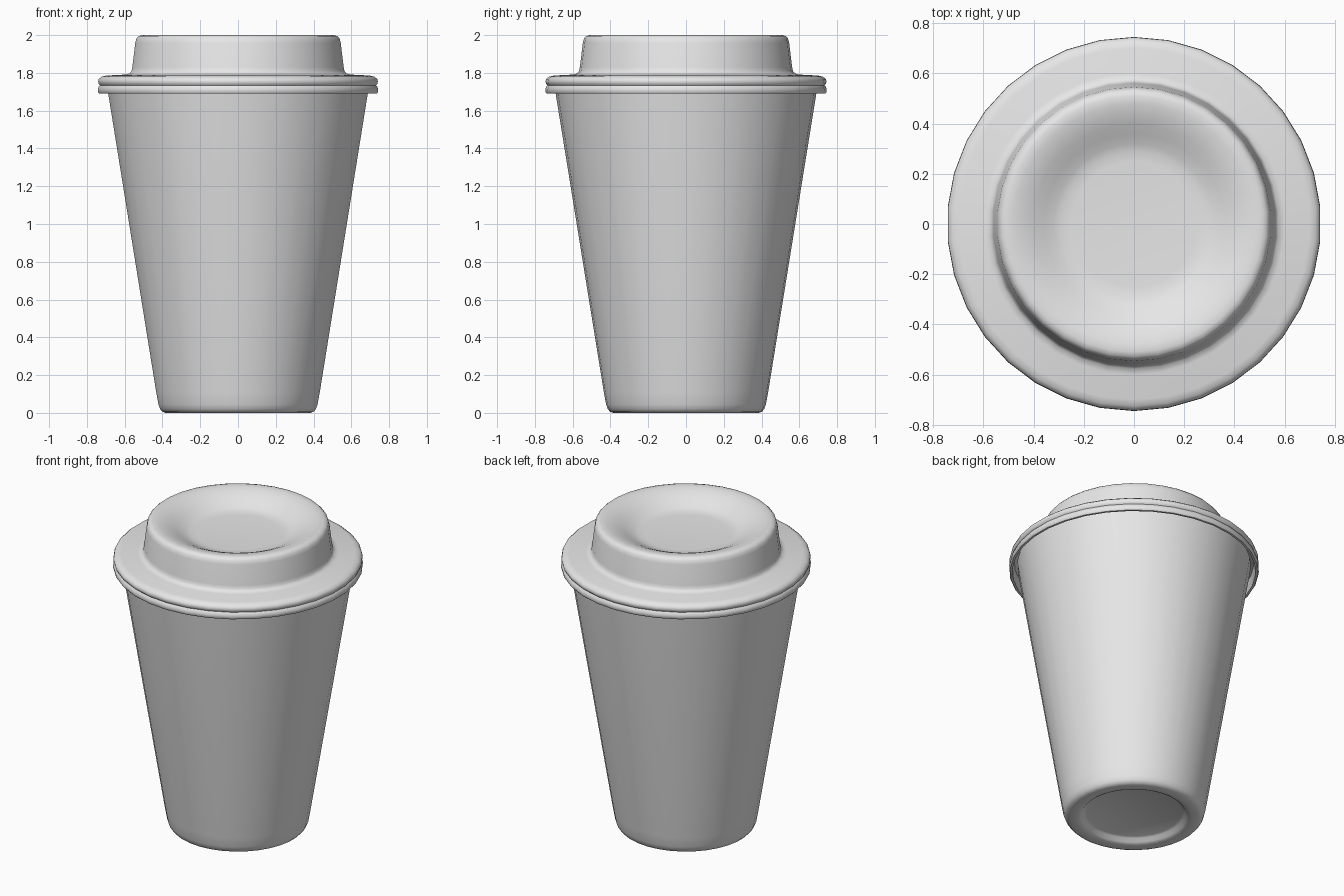
import bpy, bmesh, math

if "Cube" in bpy.data.objects:
    bpy.data.objects.remove(bpy.data.objects["Cube"])

SIDES = 34  # radial segments, one vertex on the +y axis


def material(name, value):
    m = bpy.data.materials.new(name)
    m.diffuse_color = (value, value, value, 1)
    m.use_nodes = True
    m.node_tree.nodes["Principled BSDF"].inputs["Base Color"].default_value = m.diffuse_color
    return m


def lathe(name, profile, mat):
    """Revolve (radius, height) points about z; radius 0 becomes a pole."""
    bm = bmesh.new()
    rings = []
    for r, z in profile:
        if r == 0:
            rings.append([bm.verts.new((0, 0, z))] * SIDES)
        else:
            angles = [math.pi / 2 + i * math.tau / SIDES for i in range(SIDES)]
            rings.append([bm.verts.new((r * math.cos(a), r * math.sin(a), z))
                          for a in angles])
    for a, b in zip(rings, rings[1:]):
        for i in range(SIDES):
            j = (i + 1) % SIDES
            corners = list(dict.fromkeys((a[i], a[j], b[j], b[i])))
            bm.faces.new(corners)
    bmesh.ops.recalc_face_normals(bm, faces=bm.faces)
    mesh = bpy.data.meshes.new(name)
    bm.to_mesh(mesh)
    bm.free()
    mesh.materials.append(mat)
    obj = bpy.data.objects.new(name, mesh)
    bpy.context.collection.objects.link(obj)
    bpy.ops.object.select_all(action='DESELECT')
    obj.select_set(True)
    bpy.context.view_layer.objects.active = obj
    bpy.ops.object.shade_smooth_by_angle(angle=math.radians(50))
    return obj


grey = material("light grey", 0.8)

# Tapered cup: recessed base, rounded foot, straight wall, hollow inside
lathe("cup", [
    (0, 0.035), (0.285, 0.035), (0.30, 0.028), (0.315, 0.010), (0.33, 0.002),
    (0.35, 0.0), (0.385, 0.0), (0.402, 0.006), (0.414, 0.02), (0.423, 0.045),
    (0.435, 0.11), (0.69, 1.69), (0.697, 1.74), (0.68, 1.745),
    (0.668, 1.69), (0.41, 0.11), (0.39, 0.06), (0, 0.06),
], grey)

# Lid: dished top, raised collar, brim and double-beaded skirt, then underside
lathe("lid", [
    (0, 1.918), (0.25, 1.918), (0.29, 1.921), (0.32, 1.930), (0.36, 1.950),
    (0.40, 1.970), (0.44, 1.987), (0.48, 1.997), (0.51, 2.0),
    (0.528, 1.995), (0.540, 1.983), (0.546, 1.96), (0.562, 1.83),
    (0.566, 1.81), (0.576, 1.797),
    (0.60, 1.791), (0.70, 1.786), (0.725, 1.78), (0.740, 1.768),
    (0.744, 1.755), (0.741, 1.742), (0.734, 1.734), (0.741, 1.726),
    (0.745, 1.712), (0.744, 1.698), (0.738, 1.69),
    (0.725, 1.69), (0.722, 1.71), (0.715, 1.755), (0.69, 1.765),
    (0.555, 1.772), (0.535, 1.83), (0.52, 1.96), (0.47, 1.975),
    (0.36, 1.93), (0.27, 1.90), (0, 1.90),
], grey)
